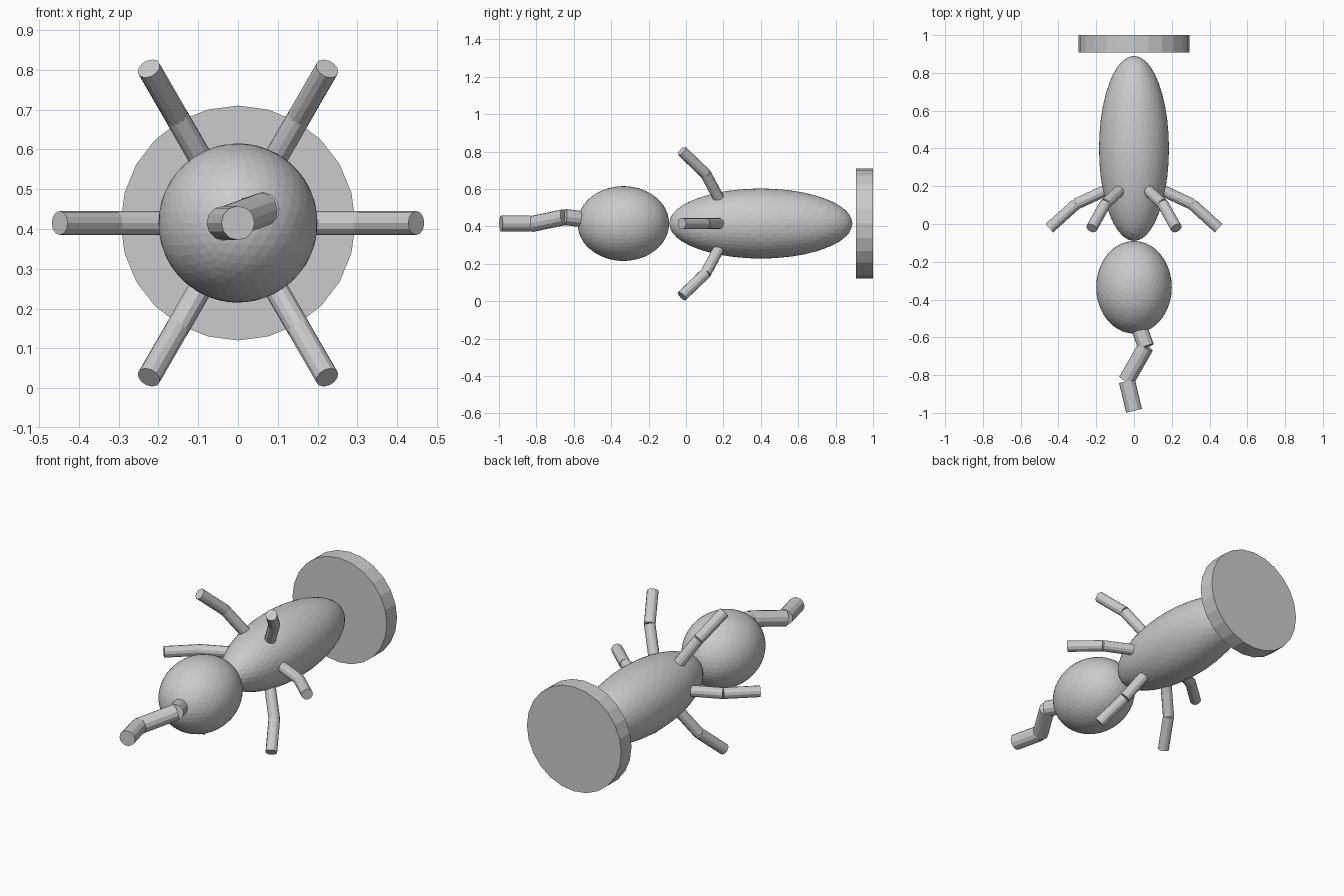
import bpy
from math import cos, sin, radians, pi
from mathutils import Vector

if "Cube" in bpy.data.objects:
    bpy.data.objects.remove(bpy.data.objects["Cube"])

ZC = 0.415  # height of the long axis


def ellipsoid(name, y, radii):
    bpy.ops.mesh.primitive_ico_sphere_add(subdivisions=4, radius=1, location=(0, y, ZC))
    ob = bpy.context.object
    ob.name = name
    ob.scale = radii
    bpy.ops.object.transform_apply(location=False, rotation=False, scale=True)
    return ob


def rod(name, a, b, r, sides=12):
    a, b = Vector(a), Vector(b)
    d = b - a
    bpy.ops.mesh.primitive_cylinder_add(vertices=sides, radius=r, depth=d.length,
                                        location=(a + b) / 2)
    ob = bpy.context.object
    ob.name = name
    ob.rotation_euler = d.to_track_quat('Z', 'Y').to_euler()
    return ob


# Body and head
ellipsoid("body", 0.40, (0.185, 0.49, 0.187))
ellipsoid("head", -0.335, (0.20, 0.245, 0.20))

# Tail disc, just behind the body
rod("tail_disc", (0, 0.908, ZC), (0, 1.0, ZC), 0.295, 24)

# Six two-part legs spread around the body
profile = [(0.15, 0.178), (0.307, 0.105), (0.448, -0.022)]  # (radial, y)
for i in range(6):
    c, s = cos(radians(60 * i)), sin(radians(60 * i))
    pts = [(r * c, y, ZC + r * s) for r, y in profile]
    rod(f"upper_leg_{i + 1}", pts[0], pts[1], 0.03)
    rod(f"lower_leg_{i + 1}", pts[1], pts[2], 0.03)

# Crooked three-part trunk
rod("trunk_base", (0.02, -0.53, 0.435), (0.064, -0.65, 0.45), 0.043)
rod("trunk_middle", (0.062, -0.65, 0.449), (-0.04, -0.828, 0.412), 0.043)
rod("trunk_tip", (-0.037, -0.832, ZC), (0.0, -0.989, ZC), 0.043)
